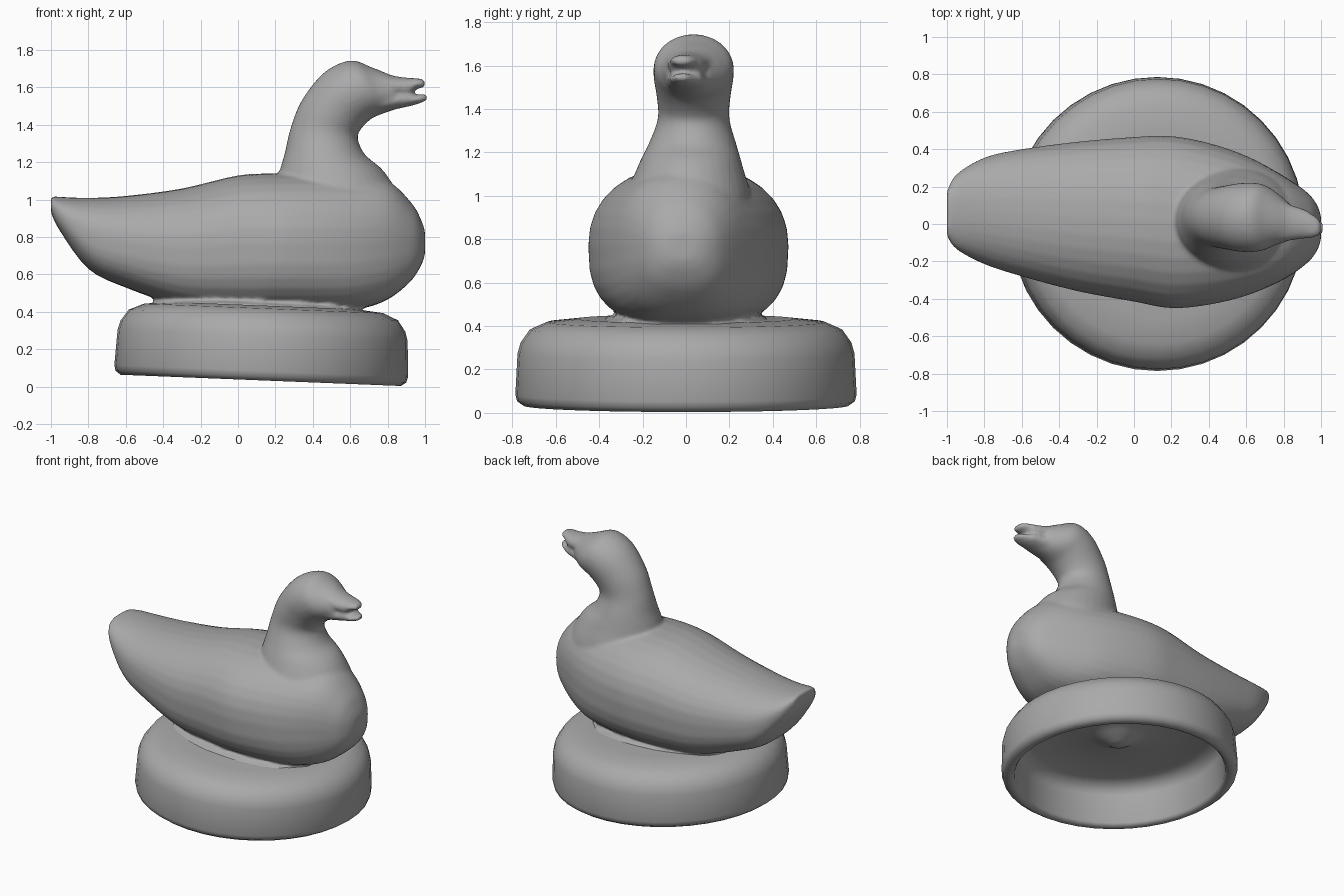
import bpy, bmesh, math
from mathutils import Vector

cube = bpy.data.objects.get("Cube")
if cube:
    bpy.data.objects.remove(cube, do_unlink=True)

grey = bpy.data.materials.new("plain grey")
grey.use_nodes = True
colour = (0.4, 0.4, 0.4, 1)
grey.diffuse_color = colour
grey.node_tree.nodes["Principled BSDF"].inputs["Base Color"].default_value = colour


def finish(name, bm):
    bmesh.ops.recalc_face_normals(bm, faces=bm.faces)
    for face in bm.faces:
        face.smooth = True
    mesh = bpy.data.meshes.new(name)
    bm.to_mesh(mesh)
    bm.free()
    mesh.materials.append(grey)
    obj = bpy.data.objects.new(name, mesh)
    bpy.context.collection.objects.link(obj)
    return obj


def refine(rows, steps=4):
    """Smooth curve through the section rows."""
    out = []
    for i in range(len(rows) - 1):
        p0, p1 = rows[max(i - 1, 0)], rows[i]
        p2, p3 = rows[i + 1], rows[min(i + 2, len(rows) - 1)]
        for s in range(steps):
            t = s / steps
            out.append([b + t / 2 * (c - a + t * (2*a - 5*b + 4*c - d + t * (3*(b - c) + d - a)))
                        for a, b, c, d in zip(p0, p1, p2, p3)])
    return out + [rows[-1]]


def loft(bm, rows, upper=2.0, lower=2.0, sides=32):
    """Each row: upper x, upper z, lower x, lower z, half width, centre y."""
    rings = []
    for ux, uz, lx, lz, w, cy in refine(rows):
        mid = Vector(((ux + lx) / 2, cy, (uz + lz) / 2))
        up = Vector(((ux - lx) / 2, 0, (uz - lz) / 2))
        ring = []
        for k in range(sides):
            a = math.tau * k / sides
            power = upper if math.cos(a) > 0 else lower
            c, s = (math.copysign(abs(f(a)) ** (2 / power), f(a)) for f in (math.cos, math.sin))
            ring.append(bm.verts.new(mid + up * c + Vector((0, w * s, 0))))
        rings.append(ring)
    for r, q in zip(rings, rings[1:]):
        for k in range(sides):
            n = (k + 1) % sides
            bm.faces.new((r[k], r[n], q[n], q[k]))
    bm.faces.new(rings[0])
    bm.faces.new(rings[-1])


# Body, neck with head, bill halves and foot rim, fused into one skin
body = [
    (-1.0, 1.02, -1.0, .93, .12, .055),
    (-.95, 1.015, -.95, .83, .2, .065),
    (-.8, 1.01, -.8, .63, .285, .07),
    (-.6, 1.02, -.6, .53, .34, .06),
    (-.3, 1.06, -.3, .43, .4, .04),
    (0, 1.13, 0, .4, .44, .025),
    (.2, 1.14, .2, .4, .46, .01),
    (.4, 1.14, .42, .4, .43, 0),
    (.6, 1.13, .62, .41, .37, -.01),
    (.8, 1.1, .79, .46, .28, -.02),
    (.93, .98, .92, .56, .19, -.02),
    (.98, .89, .98, .65, .12, -.02),
    (1.0, .83, 1.0, .71, .06, -.02),
]
neck = [
    (.26, .8, .8, .75, .25, 0),
    (.2, .98, .88, .95, .29, .01),
    (.22, 1.14, .79, 1.14, .24, .02),
    (.25, 1.25, .68, 1.24, .2, .03),
    (.28, 1.38, .64, 1.33, .165, .035),
    (.34, 1.53, .66, 1.38, .17, .035),
    (.46, 1.68, .71, 1.43, .185, .035),
    (.6, 1.745, .75, 1.45, .18, .035),
    (.71, 1.71, .79, 1.465, .145, .03),
    (.81, 1.67, .85, 1.485, .1, .01),
]
upper_bill = [
    (.72, 1.7, .72, 1.55, .13, .03),
    (.82, 1.665, .82, 1.55, .1, .01),
    (.91, 1.652, .91, 1.555, .08, 0),
    (.95, 1.65, .95, 1.59, .065, -.01),
    (.985, 1.645, .985, 1.597, .05, -.017),
    (1.0, 1.635, 1.0, 1.605, .03, -.02),
]
lower_bill = [
    (.74, 1.58, .74, 1.46, .12, .025),
    (.86, 1.58, .86, 1.487, .09, .005),
    (.92, 1.575, .92, 1.5, .076, 0),
    (.95, 1.562, .95, 1.508, .065, -.01),
    (.985, 1.565, .985, 1.52, .05, -.017),
    (1.01, 1.56, 1.01, 1.53, .03, -.02),
]
foot_rim = [
    (-.46, .45, -.46, .4, .1, 0),
    (-.35, .47, -.35, .4, .26, 0),
    (-.1, .48, -.1, .39, .36, 0),
    (.2, .465, .2, .38, .385, 0),
    (.5, .445, .5, .37, .33, 0),
    (.66, .425, .66, .37, .15, 0),
]
bm = bmesh.new()
loft(bm, body, 2.2, 2.8)
for rows in (neck, upper_bill, lower_bill, foot_rim):
    loft(bm, rows)
duck = finish("bird_body", bm)
skin = duck.modifiers.new("fuse", 'REMESH')
skin.mode = 'VOXEL'
skin.voxel_size = 0.012
skin.use_smooth_shade = True
soften = duck.modifiers.new("soften", 'SMOOTH')
soften.factor = 0.5
soften.iterations = 10

# Hollow round base, tilted a little, with a soft bump under its ceiling
profile = [(0, .4), (.5, .4), (.64, .385), (.72, .35), (.762, .29), (.776, .24),
           (.786, .05), (.778, .02), (.75, 0), (.715, 0), (.7, .02),
           (.69, .22), (.665, .27), (.6, .3), (.2, .3), (.13, .275), (.06, .235), (0, .225)]
bm = bmesh.new()
verts = [bm.verts.new((r, 0, z)) for r, z in profile]
edges = [bm.edges.new(pair) for pair in zip(verts, verts[1:])]
bmesh.ops.spin(bm, geom=verts + edges, cent=(0, 0, 0), axis=(0, 0, 1),
               angle=math.tau, steps=40, use_merge=True)
bmesh.ops.remove_doubles(bm, verts=bm.verts, dist=0.0005)
base = finish("round_base", bm)
base.location = (.122, 0, .034)
base.rotation_euler = (0, .04, 0)
